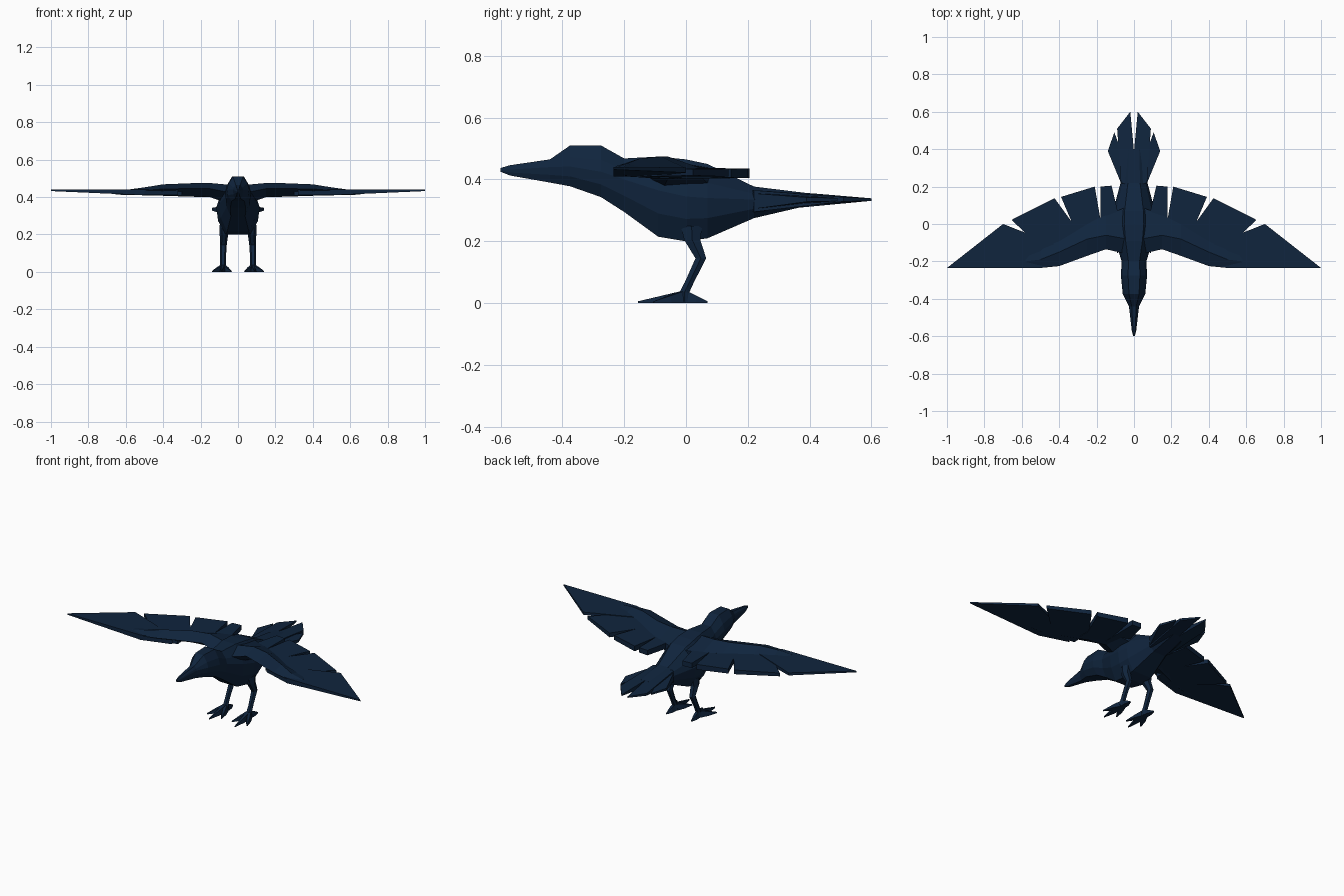
import bpy
import bmesh
from mathutils import Vector

cube = bpy.data.objects.get("Cube")
if cube:
    bpy.data.objects.remove(cube)

navy = bpy.data.materials.new("dark navy plumage")
navy.use_nodes = True
COLOUR = (0.005, 0.018, 0.047, 1)
navy.diffuse_color = COLOUR
navy.node_tree.nodes["Principled BSDF"].inputs["Base Color"].default_value = COLOUR


def finish(name, bm, mirror=False):
    bmesh.ops.recalc_face_normals(bm, faces=bm.faces)
    mesh = bpy.data.meshes.new(name)
    bm.to_mesh(mesh)
    bm.free()
    mesh.materials.append(navy)
    obj = bpy.data.objects.new(name, mesh)
    bpy.context.collection.objects.link(obj)
    if mirror:
        obj.modifiers.new("Mirror", "MIRROR").use_mirror_merge = False
    return obj


def loft(name, rings, mirror=False):
    """Skin a list of equal rings and cap both ends."""
    bm = bmesh.new()
    loops = [[bm.verts.new(p) for p in ring] for ring in rings]
    n = len(loops[0])
    for a, b in zip(loops, loops[1:]):
        for i in range(n):
            j = (i + 1) % n
            bm.faces.new((a[i], a[j], b[j], b[i]))
    bm.faces.new(loops[0])
    bm.faces.new(loops[-1])
    return finish(name, bm, mirror)


def plate(name, corners):
    """Feather: corners are x, y, middle height, thickness."""
    bottom = [(x, y, z - t / 2) for x, y, z, t in corners]
    top = [(x, y, z + t / 2) for x, y, z, t in corners]
    return loft(name, [bottom, top], mirror=True)


def limb(name, points, sides=6):
    """Tube along points given as x, y, z, half width, half depth."""
    ring = [Vector((1, 0)), Vector((.5, .87)), Vector((-.5, .87)),
            Vector((-1, 0)), Vector((-.5, -.87)), Vector((.5, -.87))]
    rings = [[(x + c.x * w, y + c.y * d, z) for c in ring]
             for x, y, z, w, d in points]
    return loft(name, rings, mirror=True)


# Body with beak and head: y, top, widest height, bottom, half width
body = [
    (-.60, .437, .431, .425, .004), (-.57, .446, .432, .413, .012),
    (-.44, .465, .440, .390, .027), (-.375, .51, .442, .378, .06),
    (-.275, .51, .425, .343, .07), (-.20, .468, .40, .295, .066),
    (-.09, .474, .365, .215, .10), (0, .465, .345, .20, .116),
    (.07, .45, .34, .21, .112), (.22, .377, .335, .275, .072),
    (.40, .355, .335, .317, .062),
]
rings = []
for y, top, mid, low, w in body:
    half = [(.45 * w, top), (.85 * w, mid * .55 + top * .45), (w, mid),
            (.92 * w, mid * .5 + low * .5), (.58 * w, low)]
    rings.append([(x, y, z) for x, z in half]
                 + [(-x, y, z) for x, z in reversed(half)])
loft("body", rings)

# Tail fan
plate("inner_tail_feather", [
    (.002, .20, .33, .07), (.07, .22, .33, .07), (.09, .51, .336, .014),
    (.02, .60, .335, .008), (.002, .41, .336, .038)])
plate("outer_tail_feather", [
    (.03, .20, .33, .06), (.07, .22, .33, .05), (.14, .39, .335, .014),
    (.105, .49, .335, .01), (.065, .38, .335, .025)])

# Wing arm: x, front, ridge, back, top, bottom
arm = [
    (.04, -.16, -.08, .09, .465, .36), (.15, -.135, -.06, .05, .475, .40),
    (.25, -.17, -.08, .0, .474, .402), (.40, -.225, -.15, -.09, .468, .407),
    (.50, -.235, -.19, -.13, .452, .41), (.58, -.235, -.20, -.16, .441, .413),
]
loft("wing_arm", [[
    (x, front, low * .4 + top * .6), (x, ridge, top),
    (x, back, .436), (x, back, low + .008), (x, ridge, low)]
    for x, front, ridge, back, top, low in arm], mirror=True)

# Flight feathers
plate("wing_tip_feather", [
    (.32, -.18, .425, .03), (.50, -.235, .425, .03), (1.0, -.235, .436, .008),
    (.70, 0, .43, .016), (.42, -.11, .425, .03)])
plate("outer_wing_feather", [
    (.30, -.16, .423, .03), (.44, -.18, .423, .03), (.655, .022, .423, .02),
    (.425, .138, .422, .026), (.31, -.02, .422, .03)])
plate("middle_wing_feather", [
    (.175, -.08, .421, .032), (.32, -.09, .421, .032), (.32, -.02, .421, .032),
    (.39, .145, .42, .028), (.21, .20, .42, .032), (.175, 0, .42, .032)])
plate("inner_wing_feather", [
    (.06, -.06, .42, .036), (.18, -.06, .42, .036), (.18, .20, .42, .03),
    (.12, .205, .42, .03), (.09, .08, .42, .034)])

# Legs
limb("leg", [
    (.07, .018, .25, .03, .04), (.075, .02, .205, .023, .03),
    (.078, .048, .145, .018, .02), (.08, .012, .07, .015, .017),
    (.08, -.005, .035, .017, .018), (.08, -.005, .006, .02, .022)])

# Toes: wedges with a raised knuckle
for name, tx, ty in (("inner_toe", .036, -.11), ("middle_toe", .088, -.155),
                     ("outer_toe", .136, -.105), ("back_toe", .085, .07)):
    start, end = Vector((.08, -.002, 0)), Vector((tx, ty, 0))
    along = end - start
    side = Vector((-along.y, along.x, 0)).normalized()
    rings = []
    for t, w, h in ((0, .016, .042), (.5, .015, .024), (1, .003, .006)):
        c = start + along * t
        up = Vector((0, 0, h))
        rings.append([c - side * w, c + side * w,
                      c + side * w * .5 + up, c - side * w * .5 + up])
    loft(name, rings, mirror=True)
